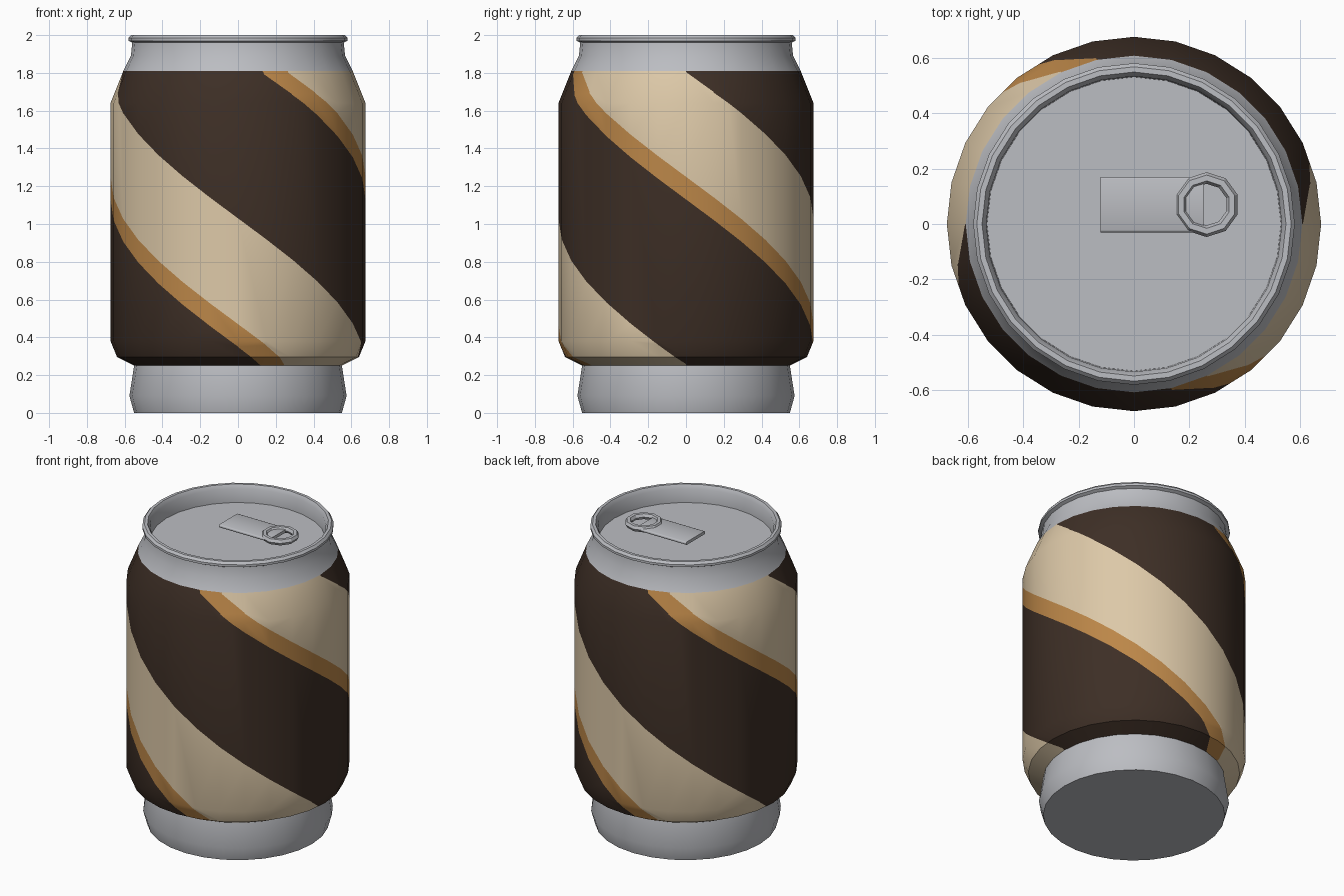
import bpy, bmesh, math
from mathutils import Vector

if "Cube" in bpy.data.objects:
    bpy.data.objects.remove(bpy.data.objects["Cube"])

SEG = 28
STEP = 2 * math.pi / SEG
RISE = 1.56                 # height between repeats of the stripe at one angle
K = RISE / math.pi          # drop per radian; two stripe sets around the can
DARK_TO_ORANGE, ORANGE_TO_CREAM, CREAM_TO_DARK = 0.35, 0.47, 1.03


def material(name, rgb):
    m = bpy.data.materials.new(name)
    m.diffuse_color = (*rgb, 1)
    m.use_nodes = True
    m.node_tree.nodes["Principled BSDF"].inputs["Base Color"].default_value = m.diffuse_color
    return m


silver = material("silver", (0.50, 0.51, 0.54))
brown = material("dark brown", (0.047, 0.028, 0.019))
cream = material("cream", (0.72, 0.58, 0.39))
orange = material("orange", (0.50, 0.24, 0.065))


def point(r, angle, z):
    # angle 0 is the front (-y), turning towards +x
    return Vector((r * math.sin(angle), -r * math.cos(angle), z))


def lathe(profile):
    bm = bmesh.new()
    rings = [[bm.verts.new(point(r, i * STEP, z)) for i in range(SEG)] for r, z in profile]
    for low, high in zip(rings, rings[1:]):
        for i in range(SEG):
            j = (i + 1) % SEG
            bm.faces.new((low[i], low[j], high[j], high[i]))
    bmesh.ops.remove_doubles(bm, verts=bm.verts[:], dist=1e-5)
    return bm


def finish(bm, name, mats, angle=35):
    me = bpy.data.meshes.new(name)
    bm.to_mesh(me)
    bm.free()
    ob = bpy.data.objects.new(name, me)
    bpy.context.collection.objects.link(ob)
    for m in mats:
        me.materials.append(m)
    bpy.ops.object.select_all(action='DESELECT')
    ob.select_set(True)
    bpy.context.view_layer.objects.active = ob
    bpy.ops.object.shade_smooth_by_angle(angle=math.radians(angle))
    return ob


def face_angle(f):
    c = f.calc_center_median()
    return math.atan2(c.x, -c.y) % (2 * math.pi)


# Silver base and silver neck, rim and sunken lid
finish(lathe([(0, 0), (0.55, 0), (0.575, 0.09), (0.55, 0.25)]), "base", [silver])
finish(lathe([(0.607, 1.81), (0.567, 1.89), (0.56, 1.96), (0.58, 1.97), (0.58, 1.985),
              (0.567, 2.0), (0.548, 2.0), (0.533, 1.975), (0.53, 1.885), (0, 1.885)]),
       "neck_rim_and_lid", [silver])

# Painted body, cut along the spiral stripe edges one column at a time
body = lathe([(0.55, 0.25), (0.64, 0.295), (0.675, 0.38), (0.675, 1.64), (0.607, 1.81)])
for i in range(SEG):
    a, b = i * STEP, (i + 1) * STEP
    radial = point(1, (a + b) / 2, 0)
    for edge in (DARK_TO_ORANGE, ORANGE_TO_CREAM, CREAM_TO_DARK):
        for n in range(-1, 4):
            za, zb = edge - K * a + n * RISE, edge - K * b + n * RISE
            if za < 0.25 or zb > 1.81:
                continue
            p, q = point(0.675, a, za), point(0.675, b, zb)
            faces = [f for f in body.faces if a < face_angle(f) < b]
            geom = set(faces)
            for f in faces:
                geom.update(f.edges)
                geom.update(f.verts)
            bmesh.ops.bisect_plane(body, geom=list(geom), dist=1e-5, plane_co=p,
                                   plane_no=(q - p).cross(radial).normalized())
for f in body.faces:
    phase = (f.calc_center_median().z + K * face_angle(f)) % RISE
    if DARK_TO_ORANGE < phase < ORANGE_TO_CREAM:
        f.material_index = 2
    elif ORANGE_TO_CREAM <= phase < CREAM_TO_DARK:
        f.material_index = 1
finish(body, "painted_body", [brown, cream, orange])

# Pull tab plate with softened long edges
tab = bmesh.new()
bmesh.ops.create_cube(tab, size=1)
for v in tab.verts:
    v.co = Vector((0.065 + v.co.x * 0.37, 0.07 + v.co.y * 0.20, 1.953 + v.co.z * 0.02))
long_edges = [e for e in tab.edges if abs(e.verts[0].co.x - e.verts[1].co.x) > 0.1]
bmesh.ops.bevel(tab, geom=long_edges, offset=0.008, segments=2, affect='EDGES', profile=0.5)
finish(tab, "pull_tab", [silver], 60)

# Pull ring: low-poly torus
bpy.ops.mesh.primitive_torus_add(major_segments=10, minor_segments=6, major_radius=0.096,
                                 minor_radius=0.021, location=(0.262, 0.07, 1.956),
                                 rotation=(0, 0, math.radians(18)))
ring = bpy.context.object
ring.name = "pull_ring"
ring.data.materials.append(silver)
